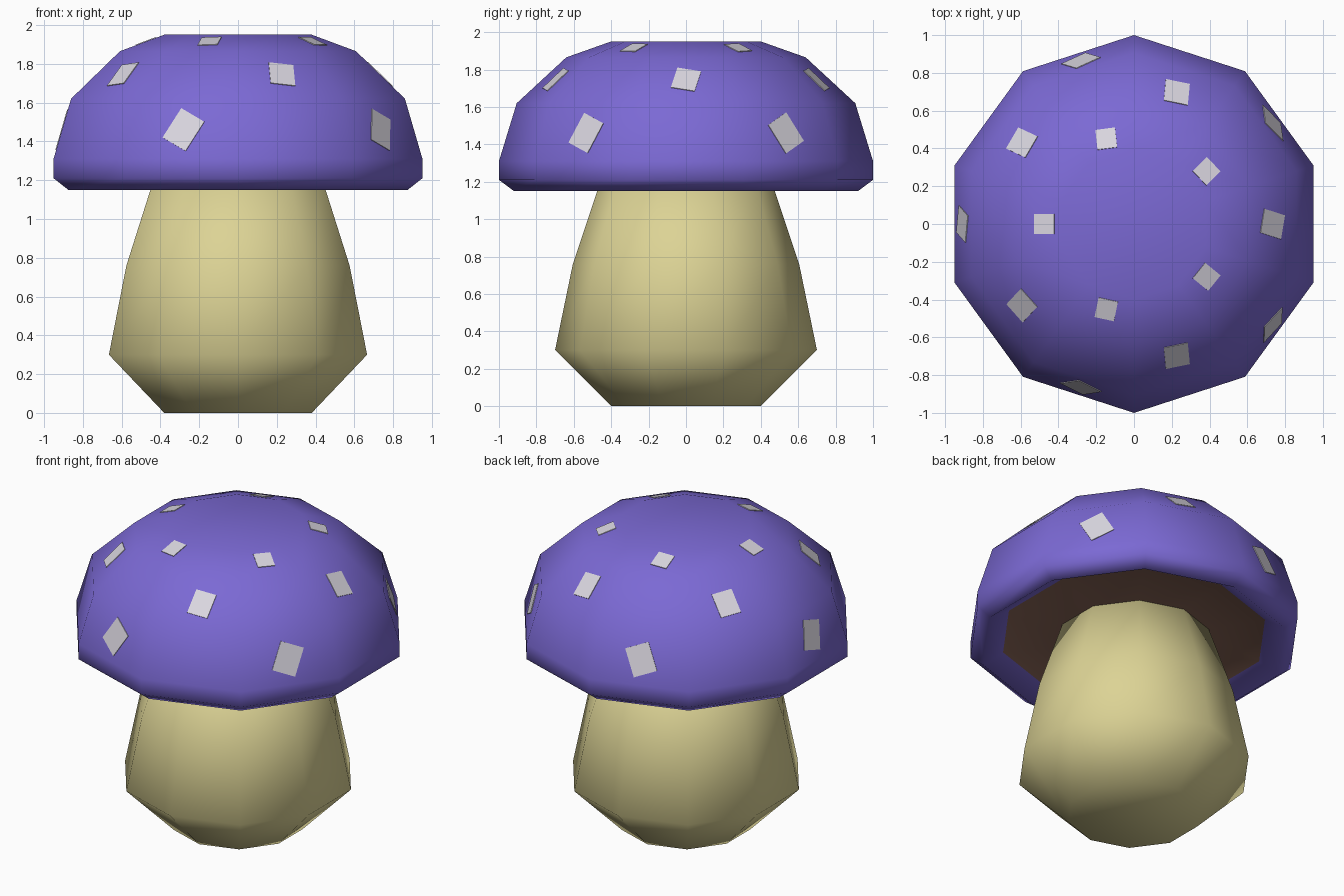
import bpy, bmesh, math
from mathutils import Vector

if "Cube" in bpy.data.objects:
    bpy.data.objects.remove(bpy.data.objects["Cube"])

SIDES = 10


def material(name, hex_code):
    def lin(c):
        return c / 12.92 if c <= 0.04045 else ((c + 0.055) / 1.055) ** 2.4
    m = bpy.data.materials.new(name)
    m.diffuse_color = [lin(int(hex_code[i:i + 2], 16) / 255) for i in (0, 2, 4)] + [1]
    m.use_nodes = True
    m.node_tree.nodes["Principled BSDF"].inputs["Base Color"].default_value = m.diffuse_color
    return m


purple = material("purple cap", "7B69D4")
brown = material("brown underside", "8A6657")
cream = material("cream stem", "DCD395")
white = material("pale spots", "DAD7E0")


def finish(bm, name, mats, smooth):
    for f in bm.faces:
        f.smooth = smooth
    me = bpy.data.meshes.new(name)
    bm.to_mesh(me)
    bm.free()
    for m in mats:
        me.materials.append(m)
    ob = bpy.data.objects.new(name, me)
    bpy.context.collection.objects.link(ob)
    return ob


def lathe(name, profile, mats, mat_rule=lambda i: 0):
    """Closed ten-sided solid from (radius, z) rings; mat_rule picks the material per band."""
    bm = bmesh.new()
    rings = []
    for r, z in profile:
        angles = [math.radians(18 + 360 / SIDES * k) for k in range(SIDES)]
        rings.append([bm.verts.new((r * math.cos(a), r * math.sin(a), z)) for a in angles])
    for i, (lo, hi) in enumerate(zip(rings, rings[1:])):
        for k in range(SIDES):
            n = (k + 1) % SIDES
            bm.faces.new((lo[k], lo[n], hi[n], hi[k])).material_index = mat_rule(i)
    bm.faces.new(rings[0][::-1]).material_index = mat_rule(0)
    bm.faces.new(rings[-1]).material_index = mat_rule(len(profile) - 2)
    bmesh.ops.recalc_face_normals(bm, faces=bm.faces[:])
    return finish(bm, name, mats, True)


# Stem
lathe("stem", [(.4, 0), (.7, .3), (.605, .76), (.455, 1.21)], [cream])

# Cap with turned-in lip; the first band is the brown underside
CAP = [(.42, 1.20), (.8, 1.22), (.92, 1.15), (1, 1.21), (1, 1.31),
       (.905, 1.62), (.64, 1.865), (.4, 1.95)]
lathe("cap", CAP, [purple, brown], lambda i: 1 if i == 0 else 0)

# Spots: (cap band, height, width, length, {angle: twist in degrees})
SPOTS = [
    (4, 1.46, .15, .18, {36: 28, 108: 22, 180: -18, 252: -29, 324: -23}),
    (5, 1.745, .13, .155, {0: -13, 72: 9, 144: 8, 216: 8, 288: -9}),
    (6, 1.915, .105, .112, {36: 8, 108: -11, 180: 0, 252: 6, 324: -3}),
]
bm = bmesh.new()
for band, z, w, h, twists in SPOTS:
    (r0, z0), (r1, z1) = CAP[band], CAP[band + 1]
    ap = math.cos(math.pi / SIDES)          # face centre radius factor
    r = ap * (r0 + (r1 - r0) * (z - z0) / (z1 - z0))
    for deg, tw in twists.items():
        a, t = math.radians(deg), math.radians(tw)
        out = Vector((math.cos(a), math.sin(a), 0))
        u = Vector((-math.sin(a), math.cos(a), 0))
        v = (out * ap * (r1 - r0) + Vector((0, 0, z1 - z0))).normalized()
        p = u * math.cos(t) + v * math.sin(t)
        q = v * math.cos(t) - u * math.sin(t)
        c = out * r + Vector((0, 0, z))
        n = u.cross(v)
        lo, hi = [[bm.verts.new(c + n * d + p * sx * w / 2 + q * sy * h / 2)
                   for sx, sy in ((-1, -1), (1, -1), (1, 1), (-1, 1))]
                  for d in (-.002, .004)]
        bm.faces.new(hi)
        bm.faces.new(lo[::-1])
        for k in range(4):
            m = (k + 1) % 4
            bm.faces.new((lo[k], lo[m], hi[m], hi[k]))
finish(bm, "cap_spots", [white], False)
